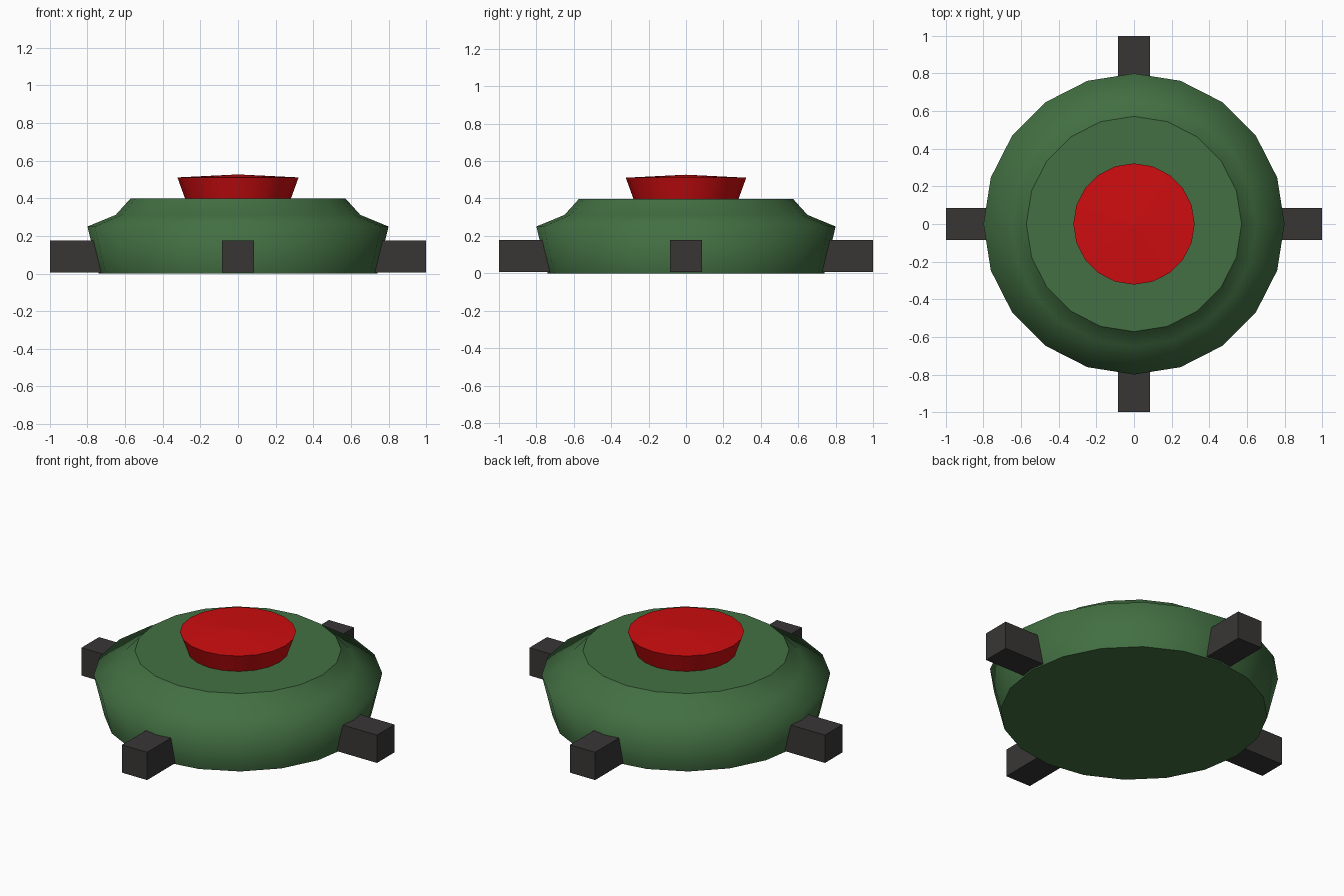
import bpy, bmesh
from math import cos, sin, pi

if "Cube" in bpy.data.objects:
    bpy.data.objects.remove(bpy.data.objects["Cube"])

SIDES = 20


def material(name, rgb):
    mat = bpy.data.materials.new(name)
    mat.diffuse_color = (*rgb, 1)
    mat.use_nodes = True
    mat.node_tree.nodes["Principled BSDF"].inputs["Base Color"].default_value = mat.diffuse_color
    return mat


def make_object(name, bm, mat):
    bmesh.ops.recalc_face_normals(bm, faces=bm.faces)
    me = bpy.data.meshes.new(name)
    bm.to_mesh(me)
    bm.free()
    me.materials.append(mat)
    ob = bpy.data.objects.new(name, me)
    bpy.context.collection.objects.link(ob)
    return ob


def lathe(name, profile, mat, apex=None):
    """Smooth turned wall with flat caps; optional raised centre on top."""
    bm = bmesh.new()
    rings = [[bm.verts.new((r * cos(2 * pi * i / SIDES), r * sin(2 * pi * i / SIDES), z))
              for i in range(SIDES)] for r, z in profile]
    for low, high in zip(rings, rings[1:]):
        for i in range(SIDES):
            j = (i + 1) % SIDES
            bm.faces.new((low[i], low[j], high[j], high[i])).smooth = True
    caps = [bm.faces.new(rings[0][::-1]), bm.faces.new(rings[-1])]
    if apex is not None:
        top = bmesh.ops.poke(bm, faces=[caps[1]])
        top["verts"][0].co.z = apex
        caps = caps[:1] + top["faces"]
    for f in caps:
        f.smooth = False
    return make_object(name, bm, mat)


green = material("green", (0.055, 0.16, 0.055))
red = material("red", (0.62, 0.004, 0.005))
dark = material("dark_grey", (0.04, 0.037, 0.036))

# Main casing: flared wall, stepped shoulder, flat top
lathe("casing", [(0.74, 0), (0.80, 0.25), (0.65, 0.312), (0.572, 0.398)], green)

# Pressure button with a shallow raised centre
lathe("button", [(0.28, 0.395), (0.322, 0.511)], red, apex=0.527)

# Four lugs around the casing
for name, dx, dy in (("right_lug", 1, 0), ("back_lug", 0, 1),
                     ("left_lug", -1, 0), ("front_lug", 0, -1)):
    bm = bmesh.new()
    bmesh.ops.create_cube(bm, size=1)
    for v in bm.verts:
        along, side = 0.85 + v.co.x * 0.30, v.co.y * 0.17
        v.co = (dx * along - dy * side, dy * along + dx * side, 0.092 + v.co.z * 0.17)
    make_object(name, bm, dark)
